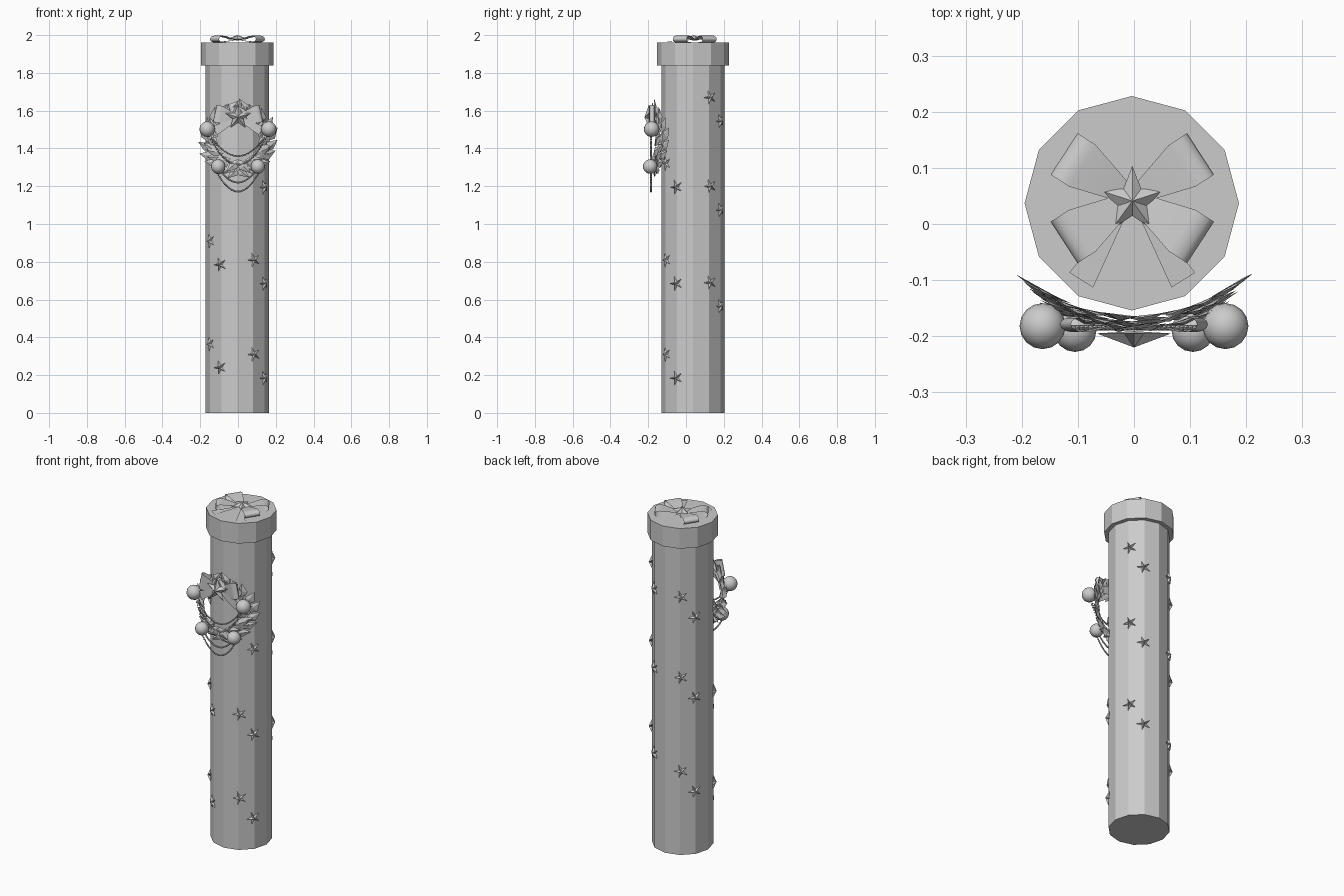
import bpy, bmesh, math, random
from math import sin, cos, pi, radians
from mathutils import Matrix, Vector

random.seed(4)
old = bpy.data.objects.get("Cube")
if old:
    bpy.data.objects.remove(old)

grey = bpy.data.materials.new("plain_grey")
grey.use_nodes = True
COLOUR = (0.6, 0.6, 0.6, 1)
grey.diffuse_color = COLOUR
grey.node_tree.nodes["Principled BSDF"].inputs["Base Color"].default_value = COLOUR

AXIS = Vector((-0.004, 0.037, 0))
FACE_FRONT = Matrix.Rotation(pi / 2, 4, 'X')


def finish(name, bm, smooth=False):
    me = bpy.data.meshes.new(name)
    bm.to_mesh(me)
    bm.free()
    me.materials.append(grey)
    for p in me.polygons:
        p.use_smooth = smooth
    ob = bpy.data.objects.new(name, me)
    bpy.context.collection.objects.link(ob)
    return ob


def cylinder(name, radius, z0, z1):
    bm = bmesh.new()
    place = Matrix.Translation(AXIS + Vector((0, 0, (z0 + z1) / 2)))
    bmesh.ops.create_cone(bm, cap_ends=True, segments=12, radius1=radius,
                          radius2=radius, depth=z1 - z0, matrix=place)
    finish(name, bm)


def star(name, place, radius, height, back=0.0, inner=0.42):
    # five-pointed faceted star, peak along local +z
    bm = bmesh.new()
    rim = []
    for i in range(10):
        a = pi / 2 + i * pi / 5
        r = radius * (inner if i % 2 else 1)
        rim.append(bm.verts.new((r * cos(a), r * sin(a), 0)))
    peak = bm.verts.new((0, 0, height))
    base = bm.verts.new((0, 0, -back))
    for i in range(10):
        u, v = rim[i], rim[(i + 1) % 10]
        bm.faces.new((u, v, peak))
        bm.faces.new((v, u, base))
    bm.transform(place)
    finish(name, bm)


def ribbon(name, place, angle, profile):
    # strip swept along the profile of (distance, height, half width)
    bm = bmesh.new()
    rows = [[bm.verts.new((d, s * w, h)) for s in (-1, 1)] for d, h, w in profile]
    for a, b in zip(rows, rows[1:]):
        bm.faces.new((a[0], b[0], b[1], a[1]))
    bm.transform(place @ Matrix.Rotation(radians(angle), 4, 'Z'))
    finish(name, bm, True)


def loop_profile(length, height, width):
    pts = [(0.0, 0.3, 0.3)]
    for i in range(9):
        a = radians(110 - i * 27.5)
        pts.append((0.8 + 0.2 * cos(a), 0.5 + 0.5 * sin(a), 1.0))
    pts.append((0.0, 0.1, 0.3))
    return [(d * length, h * height, w * width) for d, h, w in pts]


# Pillar and lid
cylinder("pillar", 0.167, 0, 1.86)
cylinder("lid", 0.191, 1.84, 1.96)

# Bow on the lid
lid_top = Matrix.Translation((-0.003, 0.046, 1.961))
for k, angle in enumerate((33, 147, 213, 327)):
    ribbon(f"lid_bow_loop_{k}", lid_top, angle, loop_profile(0.145, 0.036, 0.044))
for k, angle in enumerate((-58, -122)):
    ribbon(f"lid_bow_tail_{k}", lid_top, angle,
           [(0.02, 0.014, 0.005), (0.08, 0.008, 0.013), (0.172, 0.003, 0.025)])
star("lid_star", Matrix.Translation((-0.003, 0.041, 1.979)), 0.063, 0.021, 0.004)

# Small stars in slanted pairs around the pillar: azimuth and heights
rows = {-58: (0.81, 0.31, 1.32), 33: (1.67, 1.2, 0.69),
        122: (1.54, 1.06, 0.5), 211: (0.91, 0.365, 1.42)}
for azimuth, heights in rows.items():
    for z in heights:
        for step in (0, 1):
            spin = Matrix.Rotation(radians(azimuth + step * 26 + 90), 4, 'Z')
            out = Matrix.Translation((0, -0.166, z - step * 0.125))
            tilt = Matrix.Rotation(radians(20), 4, 'Z')
            star("pillar_star", Matrix.Translation(AXIS) @ spin @ out @ FACE_FRONT @ tilt,
                 0.04, 0.018, 0.006, 0.3)

# Wreath: overlapping pointed leaves, wrapped around the pillar
CENTRE_Z = 1.445


def wrap(x, z, lift):
    return Vector((x, -0.162 - lift + 1.75 * x * x, z))


bm = bmesh.new()
for ring, (radius, count, lift) in enumerate(((0.165, 20, 0), (0.14, 18, 0.01), (0.125, 15, 0.018))):
    for side in (-1, 1):
        for i in range(count // 2):
            a = -pi / 2 + pi * (i + 0.25 + 0.25 * (ring % 2)) / (count // 2)
            lean = a + radians(random.uniform(38, 62))
            size = random.uniform(0.085, 0.105)
            along = Vector((cos(lean), sin(lean)))
            across = Vector((-along.y, along.x))
            root = Vector((cos(a), sin(a))) * radius - along * 0.03
            up = lift + random.uniform(0, 0.006)

            def leaf_point(t, w, h):
                p = root + along * (t * size) + across * (w * size)
                return bm.verts.new(wrap(side * p.x, CENTRE_Z + p.y, up + h))
            tail, tip = leaf_point(0, 0, 0), leaf_point(1, 0, 0.004)
            rib = leaf_point(0.5, 0, 0.009)
            left, right = leaf_point(0.45, 0.27, 0), leaf_point(0.45, -0.27, 0)
            for u, v in ((tail, right), (right, tip), (tip, left), (left, tail)):
                bm.faces.new((u, v, rib) if side > 0 else (v, u, rib))
finish("wreath_leaves", bm)

# Bow and star on the wreath
bow_place = Matrix.Translation((0, -0.165, 1.56)) @ FACE_FRONT
for k, angle in enumerate((12, 168)):
    ribbon(f"wreath_bow_loop_{k}", bow_place, angle, loop_profile(0.125, 0.028, 0.046))
for k, angle in enumerate((-28, 208)):
    ribbon(f"wreath_bow_tail_{k}", bow_place, angle,
           [(0.01, 0.015, 0.008), (0.07, 0.02, 0.018), (0.14, 0.018, 0.026)])
star("wreath_star", Matrix.Translation((0, -0.195, 1.565)) @ FACE_FRONT, 0.07, 0.025, 0.004)

# Baubles
for name, x, y, z, r in (("upper_bauble", 0.163, -0.182, 1.502, 0.041),
                         ("lower_bauble", 0.105, -0.19, 1.304, 0.038)):
    for side in (-1, 1):
        bm = bmesh.new()
        bmesh.ops.create_uvsphere(bm, u_segments=16, v_segments=10, radius=r,
                                  matrix=Matrix.Translation((side * x, y, z)))
        finish(name, bm, True)

# Beaded garlands hanging between the baubles
for half, top, low in ((0.155, 1.48, 1.36), (0.16, 1.48, 1.315),
                       (0.1, 1.29, 1.22), (0.115, 1.28, 1.172)):
    bm = bmesh.new()
    for i in range(41):
        t = i / 20 - 1
        spot = Vector((t * half, -0.185, low + (top - low) * t * t))
        bmesh.ops.create_icosphere(bm, subdivisions=1, radius=0.0055,
                                   matrix=Matrix.Translation(spot))
    finish("bead_garland", bm)
